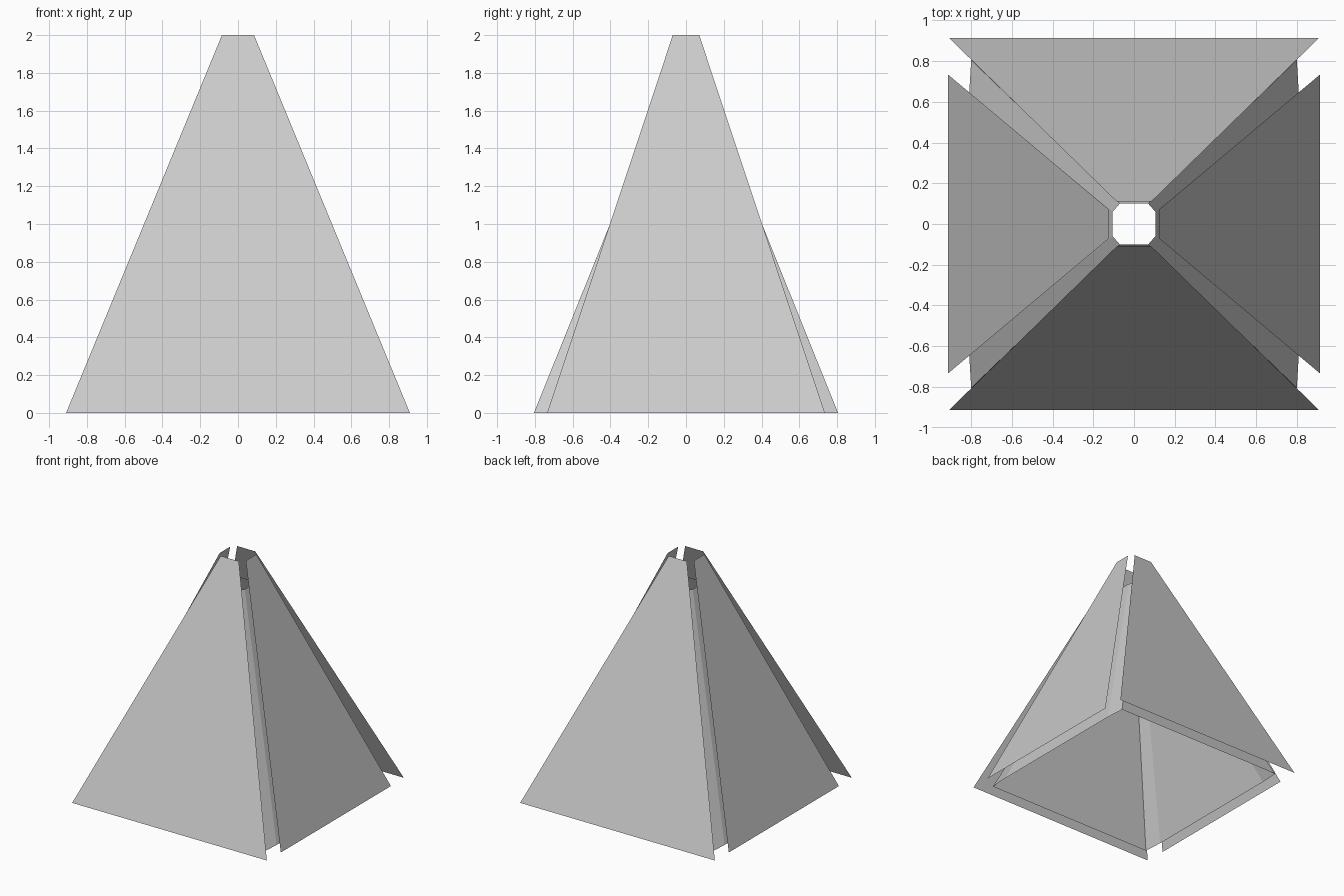
import bpy
import bmesh

cube = bpy.data.objects.get("Cube")
if cube:
    bpy.data.objects.remove(cube, do_unlink=True)

GREY = (0.6, 0.6, 0.6, 1.0)
grey = bpy.data.materials.new("light grey")
grey.use_nodes = True
grey.diffuse_color = GREY
grey.node_tree.nodes["Principled BSDF"].inputs["Base Color"].default_value = GREY


def loft(name, bottom, top, closed):
    """Join two matching rings of points with flat quads."""
    bm = bmesh.new()
    low = [bm.verts.new(p) for p in bottom]
    high = [bm.verts.new(p) for p in top]
    count = len(low)
    for i in range(count if closed else count - 1):
        j = (i + 1) % count
        bm.faces.new((low[i], low[j], high[j], high[i]))
    mesh = bpy.data.meshes.new(name)
    bm.to_mesh(mesh)
    bm.free()
    mesh.materials.append(grey)
    obj = bpy.data.objects.new(name, mesh)
    bpy.context.collection.objects.link(obj)
    return obj


def ring(side, corner, z):
    """Eight-point ring, counter-clockwise, mirrored from one corner."""
    (sx, sy), (cx, cy) = side, corner
    return [(sx, -sy, z), (sx, sy, z), (cx, cy, z), (-cx, cy, z),
            (-sx, sy, z), (-sx, -sy, z), (-cx, -cy, z), (cx, -cy, z)]


# Inner shell: open sleeve with narrow chamfered corners
loft("inner_shell",
     ring((0.81, 0.64), (0.80, 0.805), 0),
     ring((0.105, 0.06), (0.07, 0.10), 1.75), True)

# Outer panels: thin sheets held off the shell, wider at front and back
for sign, y_name, x_name in ((-1, "front", "right"), (1, "back", "left")):
    loft(y_name + "_panel",
         [(-sign * w, sign * 0.915, 0) for w in (-0.91, 0.91)],
         [(-sign * w, sign * 0.11, 2) for w in (-0.085, 0.085)], False).data.flip_normals()
    loft(x_name + "_panel",
         [(sign * 0.915, sign * w, 0) for w in (-0.735, 0.735)],
         [(sign * 0.122, sign * w, 2) for w in (-0.07, 0.07)], False)
